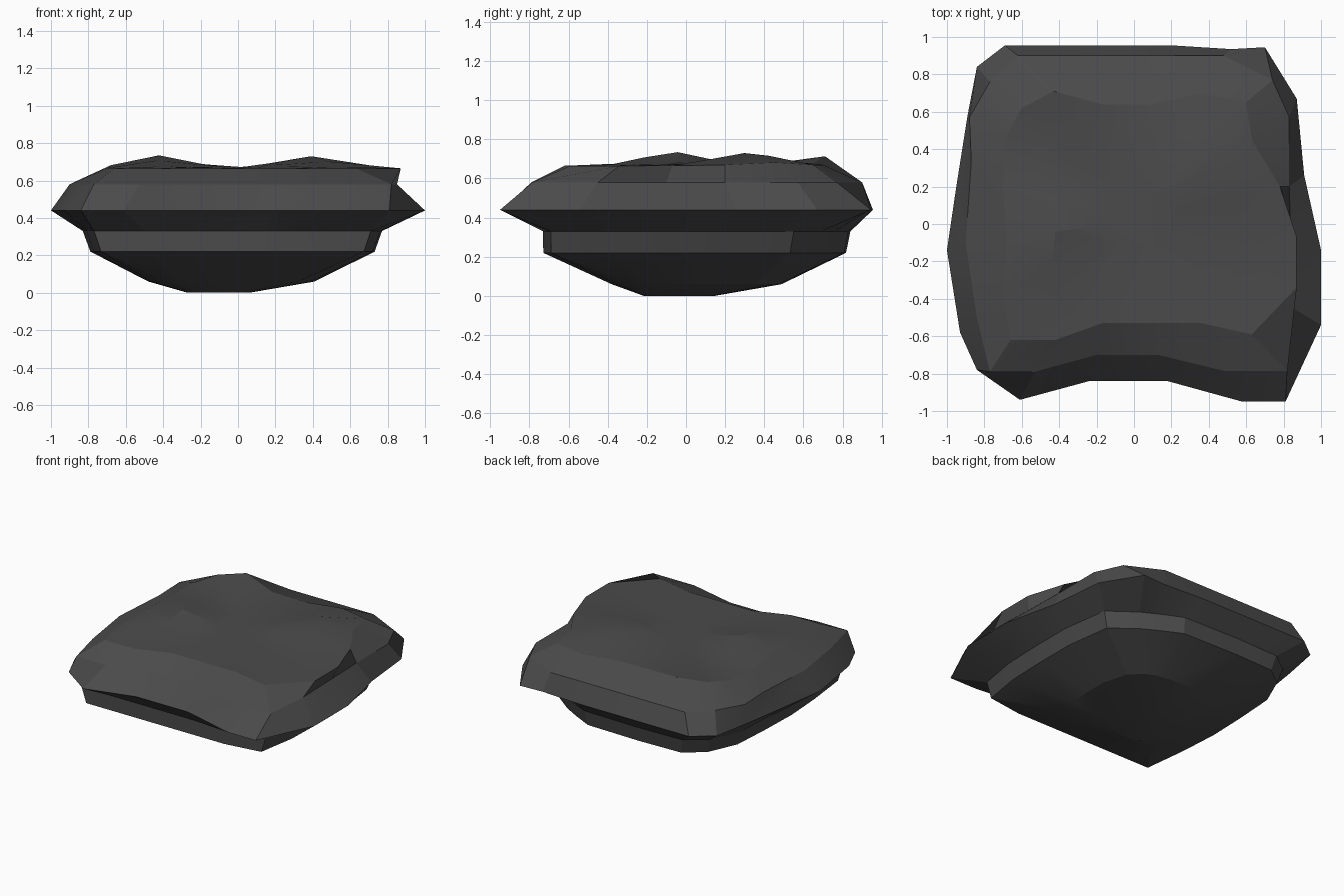
import bpy, bmesh, math

if "Cube" in bpy.data.objects:
    bpy.data.objects.remove(bpy.data.objects["Cube"])

# Ledge under the slab, its widest outline, the shoulder above, the rim of the flat top
ledge = [(-.77, -.73), (-.50, -.73), (-.20, -.73), (.10, -.73), (.42, -.73),
         (.71, -.69), (.76, -.40), (.77, -.10), (.77, .20), (.72, .55),
         (.53, .69), (.40, .76), (.25, .83), (-.20, .84), (-.55, .83),
         (-.70, .72), (-.80, .50), (-.82, .20), (-.83, -.10), (-.81, -.40)]
outline = [(-.84, -.78), (-.61, -.94), (-.24, -.84), (.18, -.84), (.58, -.95),
           (.81, -.95), (1, -.54), (1, -.14), (.91, .26), (.87, .67),
           (.70, .945), (.52, .935), (.20, .955), (-.20, .955), (-.69, .955),
           (-.84, .84), (-.89, .58), (-.95, .20), (-1, -.14), (-.93, -.58)]
shoulder = [(-.77, -.79), (-.53, -.79), (-.20, -.70), (.13, -.70), (.48, -.785),
            (.82, -.785), (.85, -.45), (.84, -.10), (.83, .20), (.83, .57),
            (.74, .77), (.48, .90), (.20, .90), (-.20, .90), (-.62, .90),
            (-.77, .76), (-.88, .57), (-.87, .33), (-.90, -.10), (-.84, -.50)]
rim = [(-.66, -.62), (-.42, -.62), (-.17, -.53), (.10, -.53), (.36, -.53),
       (.63, -.59), (.87, -.34), (.87, -.07), (.78, .20), (.63, .45),
       (.60, .65), (.36, .70), (.10, .64), (-.17, .64), (-.43, .71),
       (-.60, .62), (-.69, .46), (-.70, .20), (-.68, -.10), (-.70, -.38)]


def scaled(points, cx, cy, sx, sy):
    return [(cx + x * sx, cy + y * sy) for x, y in points]


def rounded(points, power):
    # same directions as the given loop, but on a rounded unit square
    result = []
    for x, y in points:
        r = (abs(x) ** power + abs(y) ** power) ** (-1 / power)
        result.append((x * r, y * r))
    return result


def top_height(x, y):
    # gentle bumps on the top surface
    z = .665
    for px, py, h, w in ((-.42, -.06, .07, .22), (.38, .30, .065, .25), (-.45, .68, .05, .2)):
        z += h * math.exp(-((x - px) ** 2 + (y - py) ** 2) / w ** 2)
    return z


def ring(bm, points, z):
    return [bm.verts.new((x, y, z if z is not None else top_height(x, y))) for x, y in points]


bm = bmesh.new()

# Tapering underside, ledge, brim, shoulder and bumpy top, from the ground up
layers = [(scaled(rounded(ledge, 3), -.105, -.035, .165, .18), 0),
          (scaled(rounded(ledge, 3), -.035, .055, .445, .435), .06),
          (scaled(ledge, -.001, -.01, .95, .985), .22),
          (ledge, .33),
          (outline, .44),
          (shoulder, .58),
          (rim, None),
          (scaled(rim, 0, .02, .62, .62), None),
          (scaled(rim, 0, .02, .28, .28), None)]
rings = [ring(bm, pts, z) for pts, z in layers]
n = len(outline)
for low, high in zip(rings, rings[1:]):
    for i in range(n):
        j = (i + 1) % n
        bm.faces.new((low[i], low[j], high[j], high[i]))
bm.faces.new(rings[0][::-1])
bm.faces.new(rings[-1])
bmesh.ops.recalc_face_normals(bm, faces=bm.faces)

mesh = bpy.data.meshes.new("flat_rock")
bm.to_mesh(mesh)
bm.free()
rock = bpy.data.objects.new("flat_rock", mesh)
bpy.context.collection.objects.link(rock)

# Dark stone
stone = bpy.data.materials.new("dark_stone")
stone.diffuse_color = (.07, .07, .07, 1)
stone.use_nodes = True
stone.node_tree.nodes["Principled BSDF"].inputs["Base Color"].default_value = stone.diffuse_color
mesh.materials.append(stone)

# Soft top, crisp ledges
bpy.context.view_layer.objects.active = rock
rock.select_set(True)
bpy.ops.object.shade_smooth_by_angle(angle=math.radians(15))
